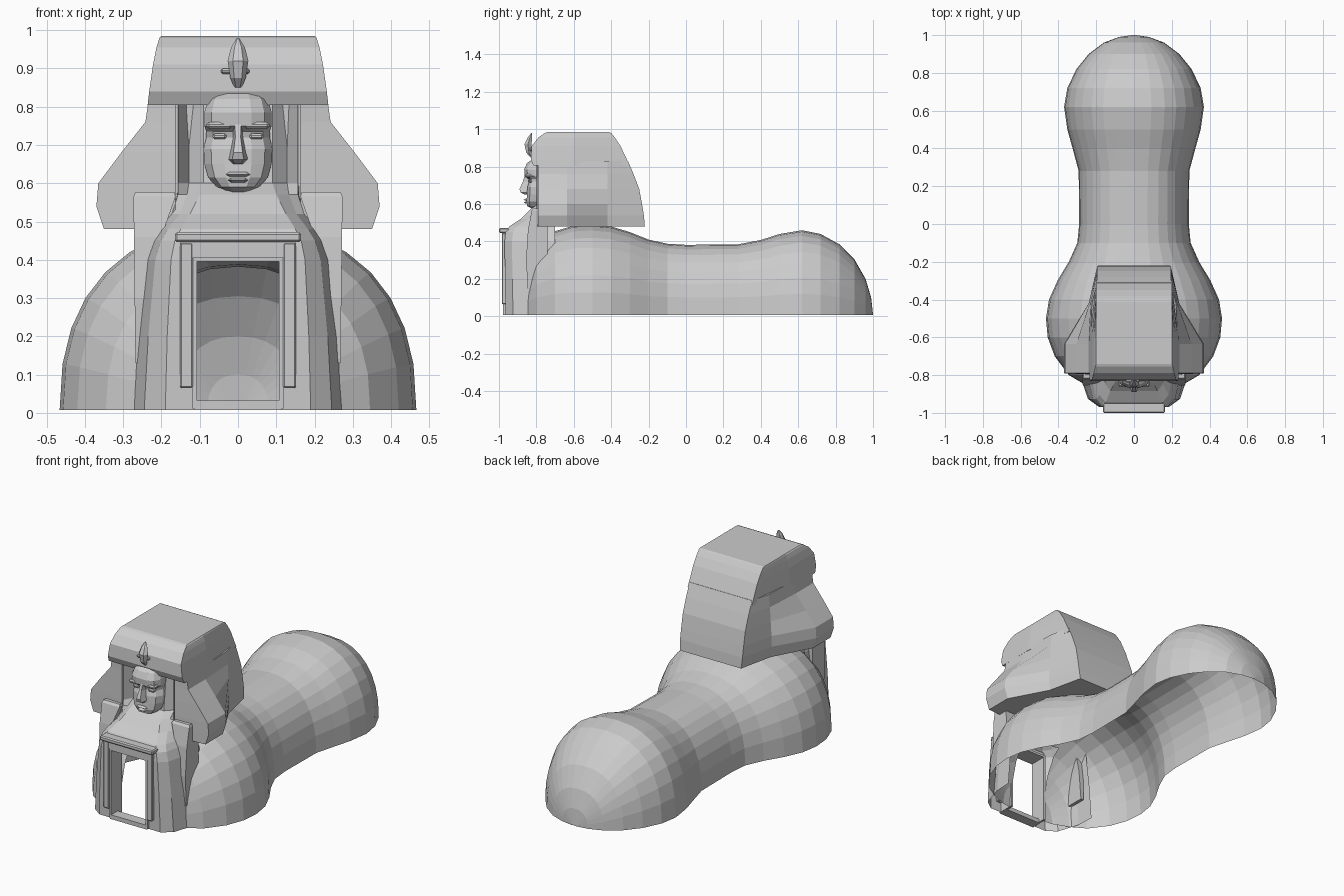
import bpy, bmesh, math
from mathutils import Vector

if "Cube" in bpy.data.objects:
    bpy.data.objects.remove(bpy.data.objects["Cube"], do_unlink=True)

stone = bpy.data.materials.new("grey_stone")
stone.use_nodes = True
stone.diffuse_color = (0.6, 0.6, 0.6, 1)
stone.node_tree.nodes["Principled BSDF"].inputs["Base Color"].default_value = (0.6, 0.6, 0.6, 1)


def finish(name, bm):
    bmesh.ops.recalc_face_normals(bm, faces=bm.faces)
    mesh = bpy.data.meshes.new(name)
    bm.to_mesh(mesh)
    bm.free()
    mesh.materials.append(stone)
    obj = bpy.data.objects.new(name, mesh)
    bpy.context.collection.objects.link(obj)
    return obj


def loft(rings, closed=True, caps=True):
    """Skin a list of equal-length point rings."""
    bm = bmesh.new()
    rows = [[bm.verts.new(p) for p in ring] for ring in rings]
    n = len(rows[0])
    for a, b in zip(rows, rows[1:]):
        for i in range(n if closed else n - 1):
            j = (i + 1) % n
            bm.faces.new((a[i], a[j], b[j], b[i]))
    if caps:
        bm.faces.new(rows[0])
        bm.faces.new(rows[-1])
    return bm


def mirrored(half, z):
    """Plan outline at height z from its +x half, listed front to back."""
    return [(x, y, z) for x, y in half] + [(-x, y, z) for x, y in reversed(half)]


def cut_doorway(bm):
    """Slice along the doorway edges and remove what lies inside."""
    for co, no in (((0.11, 0, 0), (1, 0, 0)), ((-0.11, 0, 0), (1, 0, 0)), ((0, 0, 0.4), (0, 0, 1))):
        bmesh.ops.bisect_plane(bm, geom=bm.verts[:] + bm.edges[:] + bm.faces[:],
                               plane_co=co, plane_no=no)
    gone = []
    for f in bm.faces:
        c = f.calc_center_median()
        if abs(c.x) < 0.11 and c.z < 0.4 and c.y < -0.68:
            gone.append(f)
    bmesh.ops.delete(bm, geom=gone, context='FACES')


def box(name, x0, x1, y0, y1, z0, z1, bevel=0.0):
    bm = loft([[(x0, y0, z), (x1, y0, z), (x1, y1, z), (x0, y1, z)] for z in (z0, z1)])
    if bevel:
        bmesh.ops.bevel(bm, geom=bm.edges[:], offset=bevel, segments=1, affect='EDGES')
    return finish(name, bm)


# Lying body: hollow arched shell, open underneath (y, half width, height)
stations = [(-0.9, 0.02, 0.02), (-0.885, 0.17, 0.17), (-0.85, 0.26, 0.29), (-0.8, 0.345, 0.38),
            (-0.7, 0.42, 0.455), (-0.6, 0.457, 0.485), (-0.5, 0.466, 0.49), (-0.4, 0.45, 0.48),
            (-0.3, 0.405, 0.45), (-0.2, 0.345, 0.41), (-0.1, 0.3, 0.388), (0, 0.29, 0.382),
            (0.28, 0.293, 0.385), (0.4, 0.325, 0.408), (0.5, 0.353, 0.44), (0.62, 0.37, 0.46),
            (0.72, 0.353, 0.44), (0.82, 0.305, 0.385), (0.9, 0.24, 0.305), (0.96, 0.16, 0.2),
            (0.99, 0.08, 0.1), (1, 0.01, 0.01)]
SEG = 16
rings = []
for y, w, h in stations:
    ring = []
    for i in range(SEG + 1):
        c, s = math.cos(math.pi * i / SEG), math.sin(math.pi * i / SEG)
        ring.append((math.copysign(abs(c) ** 0.85, c) * w, y, 0.008 + max(s, 0) ** 0.85 * (h - 0.008)))
    rings.append(ring)
body = loft(rings, closed=False, caps=False)
cut_doorway(body)
finish("body", body)

# Chest and neck shell (height, half width, front y, flare at the back)
rings = []
for z, w, y, flare in [(0.008, 0.19, -0.965, 0.1), (0.2, 0.185, -0.968, 0.09), (0.4, 0.175, -0.97, 0.075),
                       (0.45, 0.165, -0.965, 0.065), (0.48, 0.15, -0.945, 0.06),
                       (0.52, 0.125, -0.885, 0.05), (0.57, 0.1, -0.835, 0.06),
                       (0.6, 0.09, -0.79, 0.07), (0.83, 0.09, -0.765, 0.07)]:
    half = [(w, y), (w + flare * 0.55, y + 0.04), (w + flare * 0.95, -0.8), (w + flare, -0.7)]
    rings.append([(-x, yy, z) for x, yy in reversed(half)] + [(x, yy, z) for x, yy in half])
chest = loft(rings, closed=False, caps=False)
cut_doorway(chest)
finish("chest", chest)

# Headcloth: notched lower part with flared side wings
rings = []
for z, wing, mid, back, back_y in [(0.48, 0.35, 0.235, 0.19, -0.22), (0.54, 0.37, 0.24, 0.195, -0.225),
                                   (0.6, 0.365, 0.24, 0.195, -0.235), (0.68, 0.305, 0.235, 0.195, -0.25),
                                   (0.76, 0.242, 0.23, 0.195, -0.28), (0.83, 0.232, 0.222, 0.195, -0.31)]:
    rings.append(mirrored([(0.163, -0.74), (0.163, -0.8), (wing, -0.79), (wing, -0.635),
                           (mid, -0.42), (back, back_y)], z))
finish("headcloth_wings", loft(rings))

# Crown of the headcloth, overhanging the face
rings = []
for z, w, front, back_w, back_y in [(0.805, 0.236, -0.815, 0.195, -0.3), (0.84, 0.232, -0.83, 0.195, -0.317),
                                    (0.91, 0.222, -0.825, 0.195, -0.35), (0.955, 0.213, -0.79, 0.195, -0.38),
                                    (0.98, 0.205, -0.755, 0.195, -0.4), (0.985, 0.2, -0.74, 0.195, -0.41)]:
    rings.append(mirrored([(w, front), (w, -0.6), (back_w + 0.005, back_y)], z))
finish("headcloth_crown", loft(rings))

# Face (height, half width, front y)
rings = []
for z, w, y in [(0.575, 0.03, -0.82), (0.59, 0.055, -0.85), (0.615, 0.078, -0.853), (0.65, 0.088, -0.85),
                (0.69, 0.09, -0.848), (0.72, 0.083, -0.838), (0.735, 0.083, -0.842),
                (0.75, 0.088, -0.862), (0.785, 0.088, -0.865), (0.82, 0.078, -0.85), (0.84, 0.06, -0.82)]:
    rings.append(mirrored([(w * 0.4, y), (w * 0.78, y + 0.015), (w, y + 0.05), (w, -0.74)], z))
finish("face", loft(rings))

# Nose, mouth and brows
finish("nose", loft([mirrored([(w, -0.83), (w * 0.5, y)], z) for z, w, y in
                     [(0.65, 0.018, -0.86), (0.662, 0.03, -0.885), (0.68, 0.024, -0.89),
                      (0.72, 0.014, -0.872), (0.755, 0.016, -0.862)]]))
for name, z, w in (("upper_lip", 0.623, 0.042), ("lower_lip", 0.608, 0.034)):
    finish(name, loft([mirrored([(w * k, -0.83), (w * k * 0.6, y)], z + dz) for dz, k, y in
                       [(-0.006, 0.8, -0.855), (0, 1, -0.868), (0.006, 0.8, -0.857)]]))
for side, s in (("left", 1), ("right", -1)):
    box(side + "_brow", *sorted((s * 0.016, s * 0.082)), -0.862, -0.81, 0.742, 0.76, 0.006)
    box(side + "_eye", *sorted((s * 0.03, s * 0.066)), -0.846, -0.81, 0.715, 0.73, 0.005)

# Rearing crest ornament on the brow
finish("crest", loft([[(math.cos(a) * w, y + math.sin(a) * w * 0.8, z)
                       for a in (k * math.tau / 6 for k in range(6))]
                      for z, w, y in [(0.85, 0.01, -0.825), (0.875, 0.02, -0.84), (0.92, 0.027, -0.845),
                                      (0.955, 0.018, -0.835), (0.98, 0.003, -0.825)]]))
box("crest_base", -0.045, 0.03, -0.84, -0.81, 0.885, 0.9, 0.005)

# Hanging lappets tapering down over the shoulders
for side, s in (("left", 1), ("right", -1)):
    rows = []
    for z, inner, outer, front in [(0.13, 0.25, 0.268, -0.845), (0.3, 0.236, 0.27, -0.855),
                                   (0.46, 0.2, 0.272, -0.845), (0.565, 0.163, 0.273, -0.825),
                                   (0.577, 0.167, 0.268, -0.815)]:
        rows.append([(s * inner, front, z), (s * outer, front, z), (s * outer, -0.74, z), (s * inner, -0.74, z)])
    finish(side + "_lappet", loft(rows))

# Doorway surround
for side, s in (("left", 1), ("right", -1)):
    box(side + "_jamb", *sorted((s * 0.118, s * 0.152)), -0.985, -0.955, 0.065, 0.445, 0.004)
    box(side + "_door_lining", *sorted((s * 0.107, s * 0.119)), -0.978, -0.88, 0.012, 0.41)
box("lintel", -0.15, 0.15, -0.983, -0.95, 0.405, 0.45)
box("door_head_lining", -0.115, 0.115, -0.978, -0.88, 0.395, 0.408)
box("cornice", -0.165, 0.165, -1.0, -0.94, 0.446, 0.472, 0.006)
box("door_sill", -0.115, 0.115, -0.978, -0.92, 0.008, 0.032)
